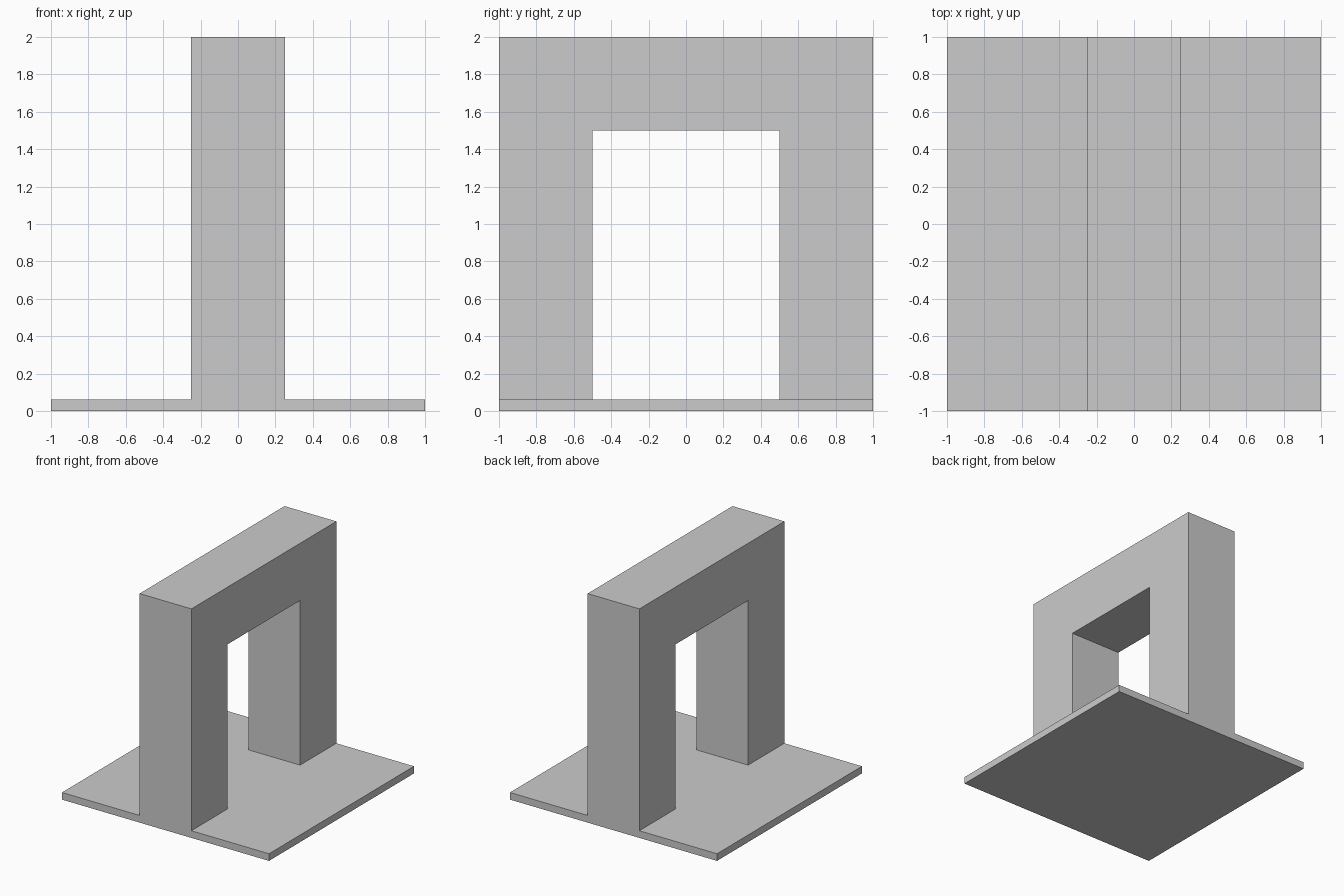
import bpy
import bmesh
import math

if "Cube" in bpy.data.objects:
    bpy.data.objects.remove(bpy.data.objects["Cube"])

BASE_T = 0.0625


def prism(name, profile, half_x):
    """Extrude a (y, z) outline symmetrically along x."""
    bm = bmesh.new()
    face = bm.faces.new([bm.verts.new((-half_x, y, z)) for y, z in profile])
    ext = bmesh.ops.extrude_face_region(bm, geom=[face])
    verts = [g for g in ext["geom"] if isinstance(g, bmesh.types.BMVert)]
    bmesh.ops.translate(bm, verts=verts, vec=(2 * half_x, 0, 0))
    bmesh.ops.recalc_face_normals(bm, faces=bm.faces)
    mesh = bpy.data.meshes.new(name)
    bm.to_mesh(mesh)
    bm.free()
    obj = bpy.data.objects.new(name, mesh)
    bpy.context.collection.objects.link(obj)
    return obj


# Square base plate
gate = prism("arch_on_base", [(-1, 0), (1, 0), (1, BASE_T), (-1, BASE_T)], 1)

# Square-headed arch, feet sunk into the plate
foot = BASE_T / 2
arch = prism("arch", [(-1, foot), (-1, 2), (1, 2), (1, foot),
                      (0.5, foot), (0.5, 1.5), (-0.5, 1.5), (-0.5, foot)], 0.25)

# Fuse both into one solid and merge the coplanar faces
union = gate.modifiers.new("union", "BOOLEAN")
union.operation = "UNION"
union.solver = "EXACT"
union.object = arch
bpy.context.view_layer.objects.active = gate
bpy.ops.object.modifier_apply(modifier=union.name)
bpy.data.objects.remove(arch)

bm = bmesh.new()
bm.from_mesh(gate.data)
bmesh.ops.dissolve_limit(bm, angle_limit=math.radians(1),
                         verts=bm.verts, edges=bm.edges)
bm.to_mesh(gate.data)
bm.free()
